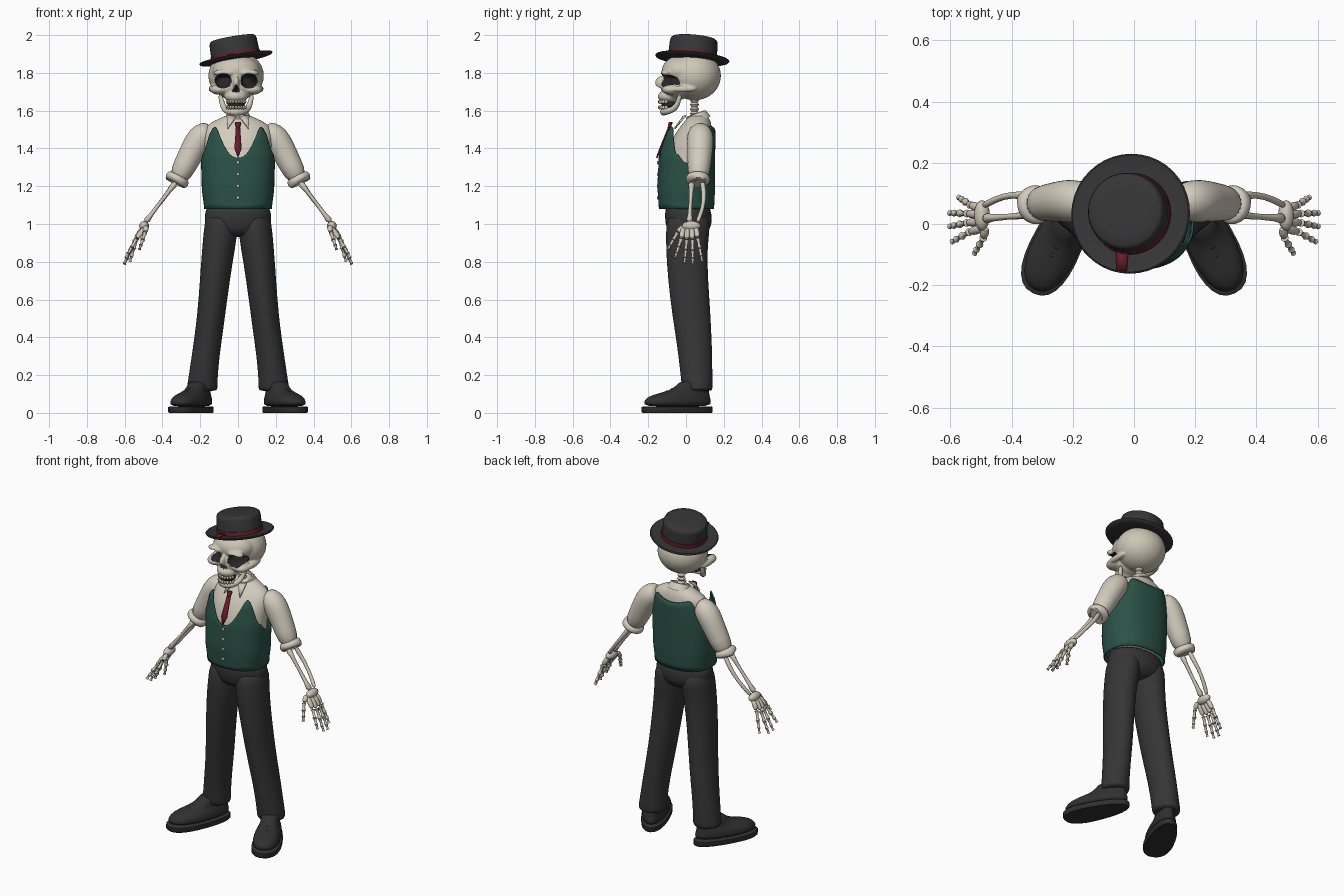
import bpy, bmesh, math
from mathutils import Vector, Matrix, Quaternion

cube = bpy.data.objects.get("Cube")
if cube:
    bpy.data.objects.remove(cube, do_unlink=True)


def material(name, r, g, b):
    m = bpy.data.materials.new(name)
    m.use_nodes = True
    m.diffuse_color = (r, g, b, 1)
    m.node_tree.nodes["Principled BSDF"].inputs["Base Color"].default_value = (r, g, b, 1)
    return m


BONE = material("bone", 0.62, 0.57, 0.47)
SHIRT = material("shirt cream", 0.65, 0.60, 0.51)
GREEN = material("vest green", 0.024, 0.085, 0.062)
RED = material("dark red", 0.13, 0.012, 0.025)
BLACK = material("charcoal cloth", 0.036, 0.036, 0.037)
SHOE = material("shoe black", 0.03, 0.03, 0.031)
DARK = material("hollow dark", 0.02, 0.02, 0.02)


def finish(name, bm, mat, matrix=None, subsurf=0, thick=0, angle=45):
    bmesh.ops.recalc_face_normals(bm, faces=bm.faces)
    me = bpy.data.meshes.new(name)
    bm.to_mesh(me)
    bm.free()
    me.materials.append(mat)
    me.shade_smooth()
    me.set_sharp_from_angle(angle=math.radians(angle))
    ob = bpy.data.objects.new(name, me)
    bpy.context.collection.objects.link(ob)
    if matrix:
        ob.matrix_world = matrix
    if thick:
        sol = ob.modifiers.new("thickness", "SOLIDIFY")
        sol.thickness, sol.offset = thick, 0
    if subsurf:
        ob.modifiers.new("smooth", "SUBSURF").levels = subsurf
        ob.modifiers["smooth"].render_levels = subsurf
    return ob


def skin(rings, caps=True):
    """Join closed loops of points into a surface."""
    bm = bmesh.new()
    loops = [[bm.verts.new(p) for p in ring] for ring in rings]
    n = len(loops[0])
    for a, b in zip(loops, loops[1:]):
        for i in range(n):
            j = (i + 1) % n
            bm.faces.new((a[i], a[j], b[j], b[i]))
    if caps:
        bm.faces.new(loops[0])
        bm.faces.new(loops[-1])
    return bm


def oval(z, rx, ry, cx=0, cy=0, n=28, power=1.0, taper=0):
    pts = []
    for i in range(n):
        a = math.tau * i / n
        s, c = math.sin(a), -math.cos(a)
        x = math.copysign(abs(s) ** power, s) * rx
        y = math.copysign(abs(c) ** power, c) * ry + cy
        pts.append((cx + x * (1 - taper * y), y, z))
    return pts


def stack(name, rings, mat, matrix=None, subsurf=0, **kw):
    return finish(name, skin([oval(*r, **kw) for r in rings]), mat, matrix, subsurf)


def tube(name, path, mat, n=12, subsurf=0):
    """Round tube through (x, y, z, radius) points."""
    pts = [Vector(p[:3]) for p in path]
    rings, q, last = [], None, None
    for i, p in enumerate(pts):
        t = (pts[min(i + 1, len(pts) - 1)] - pts[max(i - 1, 0)]).normalized()
        q = t.to_track_quat("Z", "Y") if q is None else last.rotation_difference(t) @ q
        last = t
        rings.append([p + q @ Vector((math.cos(math.tau * k / n), math.sin(math.tau * k / n), 0)) * path[i][3]
                      for k in range(n)])
    return finish(name, skin(rings), mat, None, subsurf, angle=70)


def bone(name, a, b, r, mat=BONE):
    """Shaft with knobbly ends."""
    a, b = Vector(a), Vector(b)
    shape = ((0, .5), (.06, 1.15), (.2, .8), (.5, .65), (.8, .8), (.94, 1.15), (1, .5))
    return tube(name, [(*a.lerp(b, t), r * k) for t, k in shape], mat, 8)


def ball(bm, c, r, seg=24):
    bmesh.ops.create_uvsphere(bm, u_segments=seg, v_segments=seg // 2, radius=1,
                              matrix=Matrix.LocRotScale(Vector(c), None, Vector(r)))


def ellipsoid(name, c, r, mat, seg=24):
    bm = bmesh.new()
    ball(bm, c, r, seg)
    return finish(name, bm, mat)


def plate(name, pts, mat, matrix=None, thick=0.008):
    bm = bmesh.new()
    bm.faces.new([bm.verts.new(p) for p in pts])
    return finish(name, bm, mat, matrix, thick=thick)


def table(rows, x):
    """Smooth interpolation in rows whose first entry is the key."""
    for a, b in zip(rows, rows[1:]):
        if x <= b[0]:
            t = max(0, (x - a[0]) / (b[0] - a[0]))
            return [u + (v - u) * t * t * (3 - 2 * t) for u, v in zip(a[1:], b[1:])]
    return rows[-1][1:]


# Skull: overlapping masses fused together, then sockets pressed in
CX = -0.01
bm = bmesh.new()
ball(bm, (CX, .045, 1.785), (.147, .14, .13), 40)
ball(bm, (CX, -.02, 1.81), (.127, .108, .085), 32)
ball(bm, (CX, -.05, 1.73), (.105, .085, .075), 32)
ball(bm, (CX, -.13, 1.748), (.018, .034, .035))
ball(bm, (CX, -.09, 1.675), (.062, .06, .036))
for s in (1, -1):
    ball(bm, (CX + s * .088, -.078, 1.712), (.05, .05, .028))
    ball(bm, (CX + s * .127, -.02, 1.715), (.018, .075, .018))
    ball(bm, (CX + s * .06, -.105, 1.8), (.06, .03, .02))
source = finish("skull_source", bm, BONE)
rm = source.modifiers.new("fuse", "REMESH")
rm.mode, rm.voxel_size = "VOXEL", 0.006
sm = source.modifiers.new("soften", "SMOOTH")
sm.factor, sm.iterations = 0.5, 4
dg = bpy.context.evaluated_depsgraph_get()
bm = bmesh.new()
bm.from_mesh(source.evaluated_get(dg).to_mesh())
bpy.data.objects.remove(source, do_unlink=True)


def hollow(p):
    """How far inside an eye or nose opening a point is, from 0 to 1."""
    if p.y > -.03:
        return 0
    x, z = p.x - CX, p.z
    eye = 1 - math.hypot((abs(x) - .068) / .045, (z - 1.758) / .041)
    nose = min(z - 1.698, (1.738 - z) - abs(x) * 1.6, .02 - abs(x)) / .02
    return max(0, eye, nose)


pits = {v: hollow(v.co) for v in bm.verts}
for f in bm.faces:
    f.material_index = int(hollow(f.calc_center_median()) > 0)
for v, d in pits.items():
    v.co.y += .035 * min(1, 3 * d)
finish("skull", bm, BONE, angle=80).data.materials.append(DARK)

# Jaw, mouth and teeth
half = [(.085, -.03, 1.69, .010), (.078, -.04, 1.65, .014), (.064, -.055, 1.61, .017), (.045, -.105, 1.594, .018)]
jaw = [(CX - x, y, z, r) for x, y, z, r in half] + [(CX, -.128, 1.592, .02)]
jaw += [(CX + x, y, z, r) for x, y, z, r in reversed(half)]
tube("jaw", jaw, BONE, 12, 1)
ellipsoid("mouth_hollow", (CX, -.085, 1.632), (.046, .046, .022), DARK)
for label, z in (("upper", 1.647), ("lower", 1.617)):
    bm = bmesh.new()
    for i in range(-4, 5):
        a = i * .3
        ball(bm, (CX + .05 * math.sin(a), -.085 - .055 * math.cos(a), z), (.0085, .009, .011), 8)
    finish(label + "_teeth", bm, BONE)
stack("neck_spine", [(1.5 + .012 * i, *((.024,) * 2 if i % 2 else (.016,) * 2), 0, .045) for i in range(15)], BONE, n=12)

# Hat, tilted to one side
tilt = Matrix.Translation((-.01, .033, 1.872)) @ Matrix.Rotation(-.17, 4, "Y") @ Matrix.Rotation(-.09, 4, "X")


def disc(name, profile, mat):
    return stack(name, [(z, r, r) for z, r in profile], mat, tilt, n=40)


disc("hat_brim", [(-.006, .1), (-.006, .17), (-.001, .192), (.006, .197), (.011, .192), (.006, .17), (.008, .1)], BLACK)
disc("hat_crown", [(0, .132), (.03, .129), (.09, .127), (.107, .123), (.114, .114), (.117, .08), (.117, .03)], BLACK)
disc("hat_band", [(.006, .134), (.03, .1325), (.03, .12)], RED)
plate("hat_ribbon_tail", [(-.045, -.125, .016), (-.005, -.125, .016), (-.008, -.188, .014), (-.042, -.188, .014)], RED, tilt, .005)

# Shirt body and collar
stack("shirt_body", [(1.1, .165, .12, 0, .005), (1.3, .172, .128, 0, .01), (1.4, .177, .118, 0, .022),
                     (1.47, .182, .102, 0, .038), (1.52, .172, .082, 0, .055), (1.55, .12, .066, 0, .062),
                     (1.575, .062, .048, 0, .066), (1.58, .04, .04, 0, .066)], SHIRT, subsurf=1)
stack("collar", [(-.02, .075, .068), (.02, .058, .054), (.022, .05, .046), (.005, .045, .04)], SHIRT,
      Matrix.Translation((0, .06, 1.565)) @ Matrix.Rotation(.35, 4, "X"))
for s in (1, -1):
    plate("collar_point", [(s * .008, -.015, 1.568), (s * .06, .0, 1.575), (s * .055, -.06, 1.505)], SHIRT)

# Vest: open shell whose top edge follows neckline and armholes
body = [(1.08, .176, -.14, .145), (1.2, .188, -.147, .15), (1.35, .192, -.141, .15), (1.45, .18, -.125, .152), (1.53, .16, -.105, .15)]
edge = [(0, 1.35), (46, 1.515), (72, 1.37), (90, 1.32), (112, 1.35), (138, 1.52), (180, 1.5)]
rings = []
for k in range(15):
    ring = []
    for i in range(72):
        a = math.tau * i / 72
        deg = min(i, 72 - i) * 5
        z = 1.08 + (table(edge, deg)[0] - 1.08) * k / 14
        hw, y0, y1 = table(body, z)
        s, c = math.sin(a), -math.cos(a)
        ring.append((hw * math.copysign(abs(s) ** .85, s), (y0 + y1) / 2 + (y1 - y0) / 2 * math.copysign(abs(c) ** .85, c), z))
    rings.append(ring)
finish("vest", skin(rings, False), GREEN, thick=.008)
for i in range(4):
    ellipsoid("vest_button", (0, -.149, 1.325 - i * .062), (.009, .006, .009), SHIRT, 10)

# Necktie
plate("tie_blade", [(-.011, -.088, 1.52), (.011, -.088, 1.52), (.019, -.137, 1.4), (0, -.155, 1.35), (-.019, -.137, 1.4)], RED)
stack("tie_knot", [(1.505, .01, .008, 0, -.09), (1.535, .018, .011, 0, -.082), (1.54, .014, .008, 0, -.08)], RED, n=12)

# Trousers
stack("trouser_hips", [(.93, .11, .07, 0, .01), (.96, .155, .108, 0, .012), (1.0, .178, .124, 0, .014),
                       (1.05, .178, .124, 0, .012), (1.11, .168, .12, 0, .008)], BLACK, subsurf=1)

fingers = [((.50, .052, .985), (.535, .062, .925), (.573, .087, .80)),
           ((.50, .030, .985), (.545, .034, .915), (.603, .036, .785)),
           ((.495, .008, .985), (.545, .004, .915), (.603, -.008, .79)),
           ((.49, -.012, .985), (.538, -.026, .92), (.595, -.058, .82)),
           ((.485, -.012, .99), (.492, -.045, .955), (.522, -.097, .865))]

for s, side in ((1, "left_"), (-1, "right_")):
    def m(*p):
        return (s * p[0], *p[1:])

    # Leg
    stack(side + "trouser_leg", [(z, rx, ry, s * cx, cy) for z, rx, ry, cx, cy in (
        (.115, .074, .074, .19, .062), (.125, .083, .082, .19, .06), (.17, .078, .083, .187, .057),
        (.3, .074, .09, .172, .05), (.45, .074, .098, .15, .036), (.6, .076, .105, .133, .02),
        (.8, .084, .108, .112, .004), (.92, .09, .113, .096, .006), (1.0, .088, .118, .09, .012),
        (1.06, .08, .1, .085, .012))], BLACK, subsurf=1, n=24)

    # Shoe
    foot = Matrix.Translation((s * .242, -.045, 0)) @ Matrix.Rotation(s * .45, 4, "Z")
    stack(side + "shoe_sole", [(0, .078, .198), (.004, .081, .202), (.03, .081, .202), (.034, .076, .197)],
          SHOE, foot, power=.85, taper=.9)
    stack(side + "shoe_upper", [(.03, .076, .196), (.06, .077, .194, 0, .001), (.085, .072, .18, 0, .008),
                                (.102, .06, .15, 0, .035), (.118, .054, .115, 0, .068), (.145, .056, .088, 0, .09),
                                (.17, .056, .08, 0, .095)], SHOE, foot, 1, power=.9, taper=.9)
    for i in range(3):
        y, z = -.062 + i * .03, .11 + i * .012
        lace = tube(side + "shoe_lace", [(-.04, y + .01, z - .008, .004), (0, y, z + .004, .006), (.04, y + .01, z - .008, .004)], SHOE, 8)
        lace.matrix_world = foot

    # Sleeve and rolled cuff
    tube(side + "sleeve", [m(.14, .075, 1.49, .045), m(.165, .075, 1.485, .062), m(.2, .075, 1.46, .072),
                           m(.235, .075, 1.4, .068), m(.28, .07, 1.31, .062), m(.32, .064, 1.235, .056)], SHIRT, 20, 1)
    tube(side + "cuff", [m(.309, .064, 1.258, .05), m(.313, .064, 1.25, .061), m(.321, .063, 1.237, .066),
                         m(.331, .062, 1.218, .064), m(.336, .062, 1.208, .055), m(.33, .062, 1.22, .03)], SHIRT, 20, 1)

    # Forearm bones
    bone(side + "radius_bone", m(.33, .03, 1.22), m(.49, .018, 1.01), .0145)
    tube(side + "ulna_bone", [m(.33, .085, 1.23, .016), m(.37, .097, 1.165, .013), m(.43, .092, 1.09, .01),
                              m(.48, .066, 1.025, .013), m(.492, .06, 1.008, .008)], BONE, 10, 1)

    # Hand
    ellipsoid(side + "wrist", m(.497, .028, .99), (.026, .05, .026), BONE, 16)
    for wrist, knuckle, tip in fingers:
        tube(side + "palm_bone", [m(*wrist, .012), m(*Vector(wrist).lerp(Vector(knuckle), .5), .0165), m(*knuckle, .013)], BONE, 10, 1)
        stops = [Vector(knuckle).lerp(Vector(tip), t) for t in (0, .45, .77, 1)]
        for k in range(3):
            bone(side + "finger_bone", m(*stops[k]), m(*stops[k + 1]), .0115 - .0015 * k)
